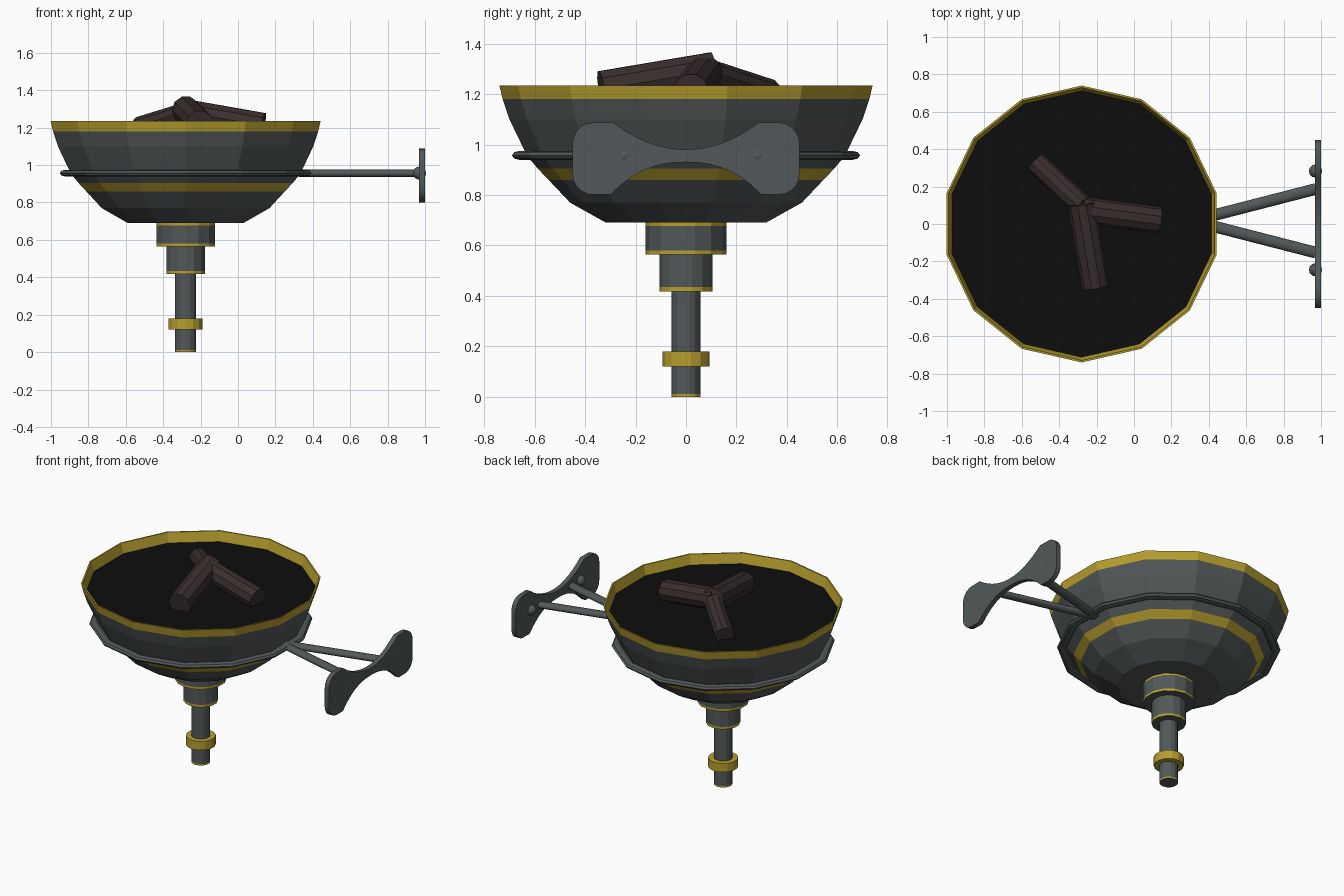
import bpy, bmesh
from math import sin, cos, pi, radians
from mathutils import Vector

cube = bpy.data.objects.get("Cube")
if cube:
    bpy.data.objects.remove(cube, do_unlink=True)


def material(name, rgb):
    m = bpy.data.materials.new(name)
    m.use_nodes = True
    m.diffuse_color = (*rgb, 1)
    m.node_tree.nodes["Principled BSDF"].inputs["Base Color"].default_value = (*rgb, 1)
    return m


IRON = material("dark iron", (0.084, 0.097, 0.10))
GOLD = material("aged gold", (0.48, 0.35, 0.028))
CHAR = material("charcoal black", (0.004, 0.004, 0.004))
WOOD = material("burnt wood", (0.042, 0.028, 0.028))

AXIS_X = -0.28   # centre line of bowl and stem
SIDES = 14


def finish(name, bm, mats, smooth=False):
    bmesh.ops.recalc_face_normals(bm, faces=bm.faces)
    me = bpy.data.meshes.new(name)
    bm.to_mesh(me)
    bm.free()
    for m in mats:
        me.materials.append(m)
    ob = bpy.data.objects.new(name, me)
    bpy.context.collection.objects.link(ob)
    if smooth:
        bpy.ops.object.select_all(action='DESELECT')
        ob.select_set(True)
        bpy.context.view_layer.objects.active = ob
        bpy.ops.object.shade_smooth_by_angle(angle=radians(50))
    return ob


def revolve(name, profile, mats, bands, closed=False, caps=(0, 0)):
    """Turn (radius, z) points round the axis; bands gives a material per strip."""
    bm = bmesh.new()
    rings = []
    for r, z in profile:
        angles = [pi / 2 + 2 * pi * k / SIDES for k in range(SIDES)]
        rings.append([bm.verts.new((AXIS_X + r * cos(a), r * sin(a), z)) for a in angles])
    pairs = list(zip(rings, rings[1:]))
    if closed:
        pairs.append((rings[-1], rings[0]))
    for (lo, hi), band in zip(pairs, bands):
        for k in range(SIDES):
            n = (k + 1) % SIDES
            bm.faces.new((lo[k], lo[n], hi[n], hi[k])).material_index = band
    if not closed:
        bm.faces.new(rings[0]).material_index = caps[0]
        bm.faces.new(rings[-1]).material_index = caps[1]
    return finish(name, bm, mats)


def rod(name, start, end, width, height, sides, mat, smooth):
    """Elliptical cylinder between two points."""
    a, b = Vector(start), Vector(end)
    along = (b - a).normalized()
    side = along.cross(Vector((0, 0, 1))).normalized()
    up = side.cross(along)
    bm = bmesh.new()
    ends = []
    for p in (a, b):
        ends.append([bm.verts.new(p + side * width * cos(t) + up * height * sin(t))
                     for t in (2 * pi * k / sides for k in range(sides))])
    for k in range(sides):
        n = (k + 1) % sides
        bm.faces.new((ends[0][k], ends[0][n], ends[1][n], ends[1][k]))
    for loop in ends:
        bm.faces.new(loop)
    return finish(name, bm, [mat], smooth)


# Bowl with gold band, gold rim and charcoal bed
revolve("bowl",
        [(0.317, 0.69), (0.46, 0.77), (0.545, 0.86), (0.588, 0.905), (0.63, 0.955),
         (0.70, 1.10), (0.727, 1.18), (0.74, 1.235), (0.73, 1.235), (0.712, 1.17)],
        [IRON, GOLD, CHAR], [0, 0, 1, 0, 0, 0, 1, 1, 1], caps=(0, 2))

# Stem sections, each with thin gold trim
revolve("upper_collar", [(0.16, 0.565), (0.16, 0.58), (0.16, 0.677), (0.16, 0.692)],
        [IRON, GOLD], [1, 0, 1])
revolve("lower_collar", [(0.106, 0.418), (0.106, 0.435), (0.106, 0.57)],
        [IRON, GOLD], [1, 0])
revolve("shaft", [(0.058, 0), (0.058, 0.011), (0.058, 0.425)], [IRON, GOLD], [1, 0])
revolve("shaft_ring", [(0.093, 0.12), (0.093, 0.18)], [GOLD], [0])

# Flattened hoop holding the bowl
hoop = [(0.66 + 0.03 * cos(t), 0.957 + 0.018 * sin(t))
        for t in (2 * pi * k / 8 for k in range(8))]
revolve("support_hoop", hoop, [IRON], [0] * 8, closed=True)

# Bracket arms and wall bolts
for label, s in (("left", 1), ("right", -1)):
    rod(f"{label}_bracket_arm", (0.33, 0.017 + s * 0.005, 0.956),
        (0.972, 0.017 + s * 0.17, 0.956), 0.031, 0.021, 12, IRON, True)
    bm = bmesh.new()
    bmesh.ops.create_uvsphere(bm, u_segments=12, v_segments=8, radius=0.035)
    bmesh.ops.translate(bm, verts=bm.verts, vec=(0.97, 0.019 + s * 0.264, 0.957))
    finish(f"{label}_bolt", bm, [IRON], True)

# Wall plate: half outline with rounded corners and concave waist, mirrored in y
half = [(0.29 * t / 7, 0.98 + 0.108 * (t / 7) ** 2) for t in range(8)]
for cz, a0 in ((1.005, 90), (0.883, 0)):
    for k in range(6):
        a = radians(a0 - 18 * k)
        half.append((0.368 + 0.082 * cos(a), cz + 0.082 * sin(a)))
half += [(0.30 * t / 7, 0.93 - 0.129 * (t / 7) ** 2.4) for t in range(7, -1, -1)]
outline = half + [(-y, z) for y, z in half[-2:0:-1]]
bm = bmesh.new()
face = bm.faces.new([bm.verts.new((0.968, y, z)) for y, z in outline])
out = bmesh.ops.extrude_face_region(bm, geom=[face])
moved = [g for g in out["geom"] if isinstance(g, bmesh.types.BMVert)]
bmesh.ops.translate(bm, verts=moved, vec=(0.032, 0, 0))
# keep both broad faces closed
if not face.is_valid:
    bm.faces.new([v for v in bm.verts if v not in moved])
finish("wall_plate", bm, [IRON], True)

# Logs leaning together over the charcoal
rod("front_log", (-0.28, 0.11, 1.295), (-0.205, -0.335, 1.22), 0.075, 0.075, 10, WOOD, False)
rod("side_log", (-0.28, 0.075, 1.285), (0.135, 0.02, 1.212), 0.072, 0.07, 10, WOOD, False)
rod("back_log", (-0.28, 0.10, 1.275), (-0.525, 0.33, 1.20), 0.06, 0.06, 10, WOOD, False)
